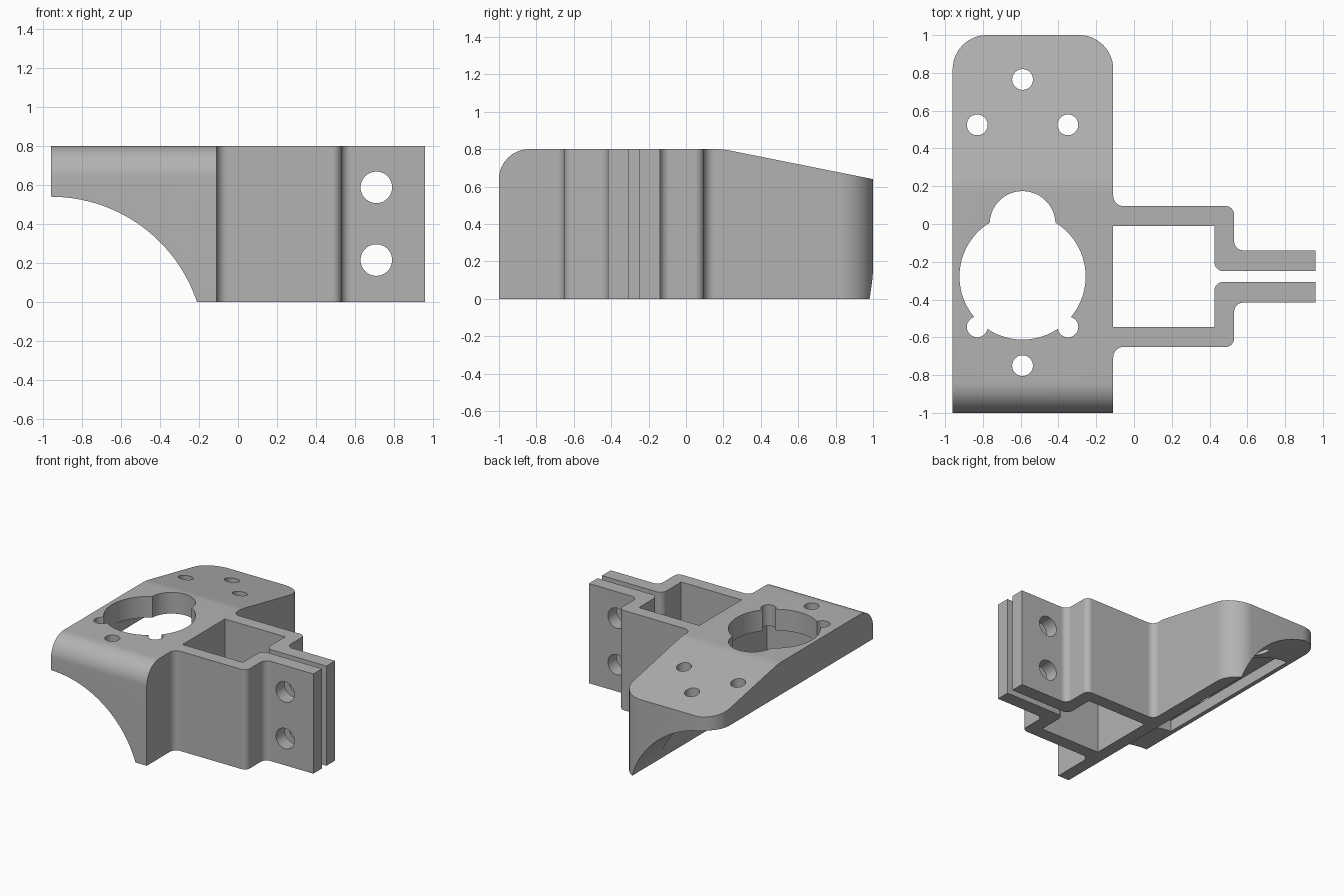
import bpy, bmesh, math
from mathutils import Matrix, Vector

cube = bpy.data.objects.get("Cube")
if cube:
    bpy.data.objects.remove(cube, do_unlink=True)

grey = bpy.data.materials.new("plain_grey")
grey.use_nodes = True
colour = (0.45, 0.45, 0.45, 1)
grey.diffuse_color = colour
grey.node_tree.nodes["Principled BSDF"].inputs["Base Color"].default_value = colour


def fillet(corners, steps=10):
    """Outline from (a, b) or (a, b, radius) corners, with right-angled or blunt corners rounded."""
    out = []
    for i, c in enumerate(corners):
        p = Vector(c[:2])
        if len(c) == 2:
            out.append(p)
            continue
        d1 = (Vector(corners[i - 1][:2]) - p).normalized()
        d2 = (Vector(corners[(i + 1) % len(corners)][:2]) - p).normalized()
        half = d1.angle(d2) / 2
        centre = p + (d1 + d2).normalized() * c[2] / math.sin(half)
        start = p + d1 * c[2] / math.tan(half) - centre
        end = p + d2 * c[2] / math.tan(half) - centre
        for k in range(steps + 1):
            t = k / steps
            out.append(centre + start.lerp(end, t).normalized() * c[2]
                       if 0 < t < 1 else centre + (start if t == 0 else end))
    return out


def prism(name, outline, low, high, axis="z"):
    """Extrude an outline along z (plan) or along x (side profile)."""
    bm = bmesh.new()
    place = (lambda p, h: (p.x, p.y, h)) if axis == "z" else (lambda p, h: (h, p.x, p.y))
    face = bm.faces.new([bm.verts.new(place(p, low)) for p in outline])
    moved = bmesh.ops.extrude_face_region(bm, geom=[face])["geom"]
    shift = Vector((0, 0, high - low)) if axis == "z" else Vector((high - low, 0, 0))
    bmesh.ops.translate(bm, verts=[v for v in moved if isinstance(v, bmesh.types.BMVert)], vec=shift)
    return finish(name, bm)


def rod(name, centre, radius, length, axis="z", segments=40):
    bm = bmesh.new()
    turn = Matrix.Rotation(math.pi / 2, 4, "X") if axis == "y" else Matrix()
    bmesh.ops.create_cone(bm, cap_ends=True, segments=segments, radius1=radius, radius2=radius,
                          depth=length, matrix=Matrix.Translation(centre) @ turn)
    return finish(name, bm)


def finish(name, bm):
    bmesh.ops.recalc_face_normals(bm, faces=bm.faces)
    mesh = bpy.data.meshes.new(name)
    bm.to_mesh(mesh)
    bm.free()
    mesh.materials.append(grey)
    obj = bpy.data.objects.new(name, mesh)
    bpy.context.collection.objects.link(obj)
    return obj


def combine(target, tool, operation):
    """Apply a boolean and discard the tool."""
    mod = target.modifiers.new("boolean", "BOOLEAN")
    mod.operation, mod.object, mod.solver = operation, tool, "EXACT"
    bpy.context.view_layer.update()
    graph = bpy.context.evaluated_depsgraph_get()
    mesh = bpy.data.meshes.new_from_object(target.evaluated_get(graph))
    target.modifiers.clear()
    target.data = mesh
    bpy.data.objects.remove(tool, do_unlink=True)


# Mounting block: side profile trimmed by a plan with rounded back corners
block = prism("mounting_bracket", fillet([(-1, 0), (1, 0), (1, 0.64), (0.2, 0.8, 0.4), (-1, 0.8, 0.16)]),
              -0.96, -0.11, "x")
plan = prism("plan_trim", fillet([(-0.96, -1.1), (-0.11, -1.1), (-0.11, 1, 0.18), (-0.96, 1, 0.18)]), -0.1, 0.9)
combine(block, plan, "INTERSECT")

# Concave underside and the pocket above it
combine(block, rod("underside_cutter", (-0.96, 0, -0.25), 0.79, 3, "y", 128), "DIFFERENCE")
pocket = [Vector(p) for p in ((-0.925, -0.68), (-0.245, -0.68), (-0.245, 0.65), (-0.925, 0.65))]
combine(block, prism("pocket_cutter", pocket, -0.2, 0.63), "DIFFERENCE")

# Clamp arms, mirrored about the clamp centre line
arm = [(-0.15, 0.16), (-0.11, 0.16), (-0.11, 0.095, 0.055), (0.53, 0.095, 0.045), (0.53, -0.14, 0.05),
       (0.96, -0.14), (0.96, -0.25), (0.425, -0.25, 0.05), (0.425, -0.01), (-0.15, -0.01)]
for side in (1, -1):
    outline = [Vector((p.x, -0.278 + side * (p.y + 0.278))) for p in fillet(arm)]
    combine(block, prism("clamp_arm", outline, 0, 0.8), "UNION")

# Large opening, its smaller lobe, and the screw holes
combine(block, rod("opening_cutter", (-0.59, -0.278, 0.5), 0.334, 2, segments=96), "DIFFERENCE")
combine(block, rod("lobe_cutter", (-0.59, 0, 0.5), 0.174, 2, segments=64), "DIFFERENCE")
for x, y in ((-0.59, 0.765), (-0.83, 0.525), (-0.35, 0.525), (-0.59, -0.75), (-0.83, -0.545), (-0.35, -0.545)):
    combine(block, rod("screw_cutter", (x, y, 0.5), 0.055, 2), "DIFFERENCE")

# Bolt holes through both clamp jaws
for z in (0.215, 0.588):
    combine(block, rod("bolt_cutter", (0.71, -0.278, z), 0.081, 0.6, "y", 48), "DIFFERENCE")

bpy.ops.object.select_all(action="DESELECT")
block.select_set(True)
bpy.context.view_layer.objects.active = block
bpy.ops.object.shade_smooth_by_angle(angle=math.radians(30))
